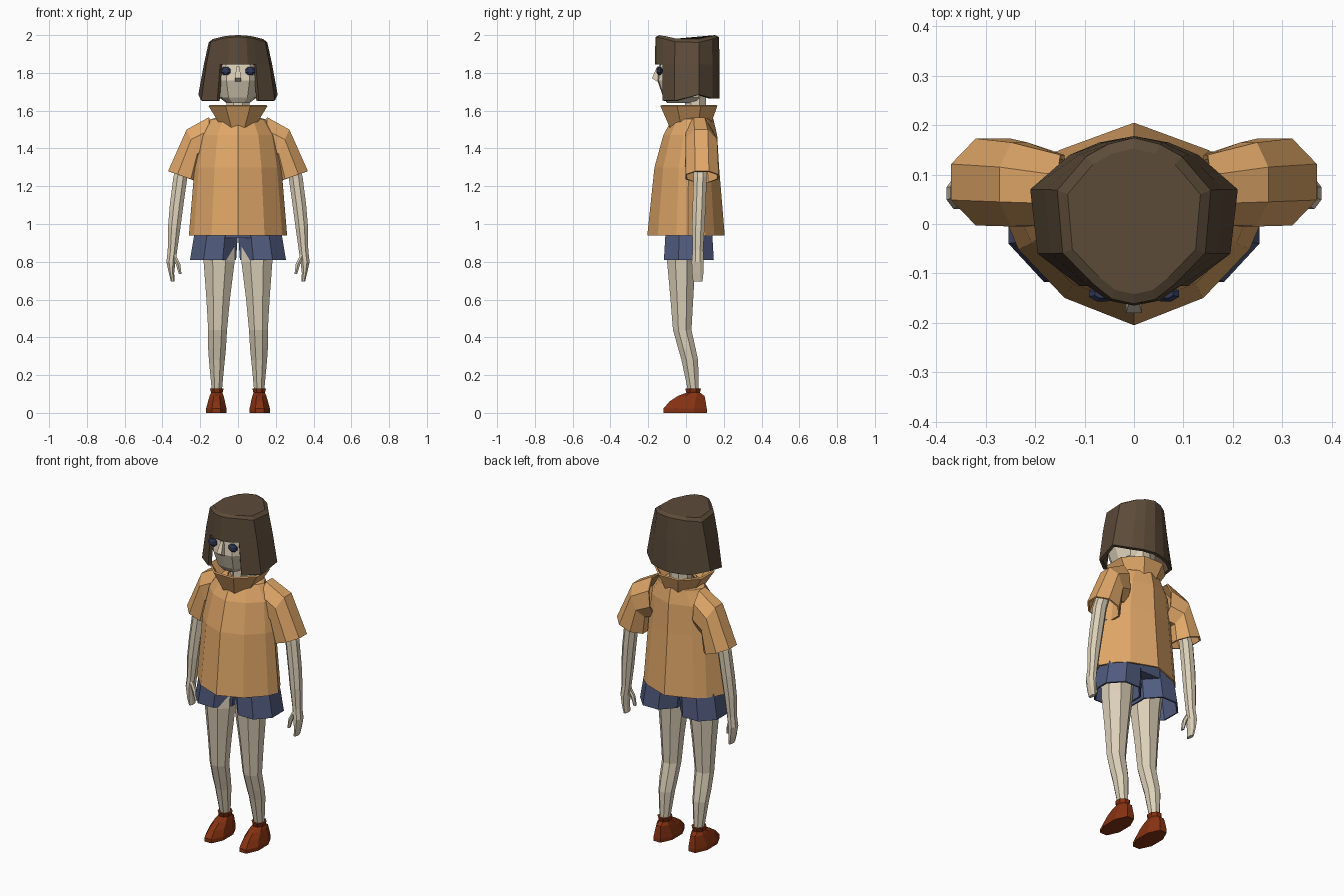
import bpy, bmesh, math

if "Cube" in bpy.data.objects:
    bpy.data.objects.remove(bpy.data.objects["Cube"])


def material(name, rgb):
    m = bpy.data.materials.new(name)
    lin = [(c / 255 / 12.92) if c < 11 else ((c / 255 + 0.055) / 1.055) ** 2.4 for c in rgb]
    m.diffuse_color = (*lin, 1)
    m.use_nodes = True
    m.node_tree.nodes["Principled BSDF"].inputs["Base Color"].default_value = m.diffuse_color
    return m


SKIN = material("skin", (220, 208, 184))
HAIR = material("brown_hair", (92, 75, 57))
SHIRT = material("orange_cloth", (224, 167, 104))
SHORTS = material("navy_cloth", (80, 91, 126))
SHOE = material("red_leather", (134, 50, 18))
EYE = material("dark_blue", (48, 56, 86))


def loft(name, rings, mat, caps=(True, True), thick=0, skip=None):
    """Skin a list of closed rings; skip(ring, segment) leaves openings."""
    bm = bmesh.new()
    vs = [[bm.verts.new(p) for p in r] for r in rings]
    n = len(vs[0])
    for i in range(len(vs) - 1):
        for j in range(n):
            if skip and skip(i, j):
                continue
            k = (j + 1) % n
            bm.faces.new((vs[i][j], vs[i][k], vs[i + 1][k], vs[i + 1][j]))
    for cap, ring in zip(caps, (vs[0], vs[-1])):
        if cap:
            bm.faces.new(ring)
    bm.verts.ensure_lookup_table()
    bmesh.ops.recalc_face_normals(bm, faces=bm.faces[:])
    me = bpy.data.meshes.new(name)
    bm.to_mesh(me)
    bm.free()
    me.materials.append(mat)
    ob = bpy.data.objects.new(name, me)
    bpy.context.collection.objects.link(ob)
    if thick:
        s = ob.modifiers.new("thickness", 'SOLIDIFY')
        s.thickness, s.offset = thick, -1
    return ob


def oval(cx, cy, cz, ux, uz, ry, n=8, s=1):
    """Ring spanned by the (ux, uz) direction and y; s = -1 mirrors it."""
    out = []
    for i in range(n):
        a = 2 * math.pi * (i + 0.5) / n
        k = 1 / math.cos(math.pi / n)
        c, d = math.cos(a) * k, math.sin(a) * k
        out.append((s * (cx + c * ux), cy + d * ry, cz + c * uz))
    return out


def tube(name, specs, mat, n=8, s=1, **kw):
    return loft(name, [oval(*p, n=n, s=s) for p in specs], mat, **kw)


def mirrored(half):
    """Close a front-to-back half outline across x = 0."""
    return half + [(-x, y) for x, y in half[-2:0:-1]]


def shaped(outline, rx, y0, y1, z):
    """Scale a unit outline to a half width and a front/back range."""
    c, h = (y0 + y1) / 2, (y1 - y0) / 2
    return [(x * rx, c + y * h, z) for x, y in outline]


# Head and neck
face = mirrored([(0, -1), (.5, -.95), (.85, -.6), (1, 0), (.8, .7), (0, 1)])
loft("head", [shaped(face, *p) for p in (
    (.06, -.10, .07, 1.64), (.10, -.12, .10, 1.67), (.122, -.152, .12, 1.76),
    (.125, -.142, .13, 1.84), (.11, -.12, .12, 1.92))], SKIN)
tube("neck", [(0, .05, 1.48, .06, 0, .055), (0, .05, 1.7, .06, 0, .055)], SKIN)

# Nose wedge
tube("nose", [(0, -.14, 1.755, .017, 0, .015), (0, -.158, 1.772, .016, 0, .022),
              (0, -.14, 1.835, .008, 0, .012)], SKIN, n=4)

# Eyes
for s, side in ((1, "left"), (-1, "right")):
    tube(side + "_eye", [(.065, -.141, 1.81 + dz, r, 0, r * .6) for dz, r in
                         ((-.021, .012), (-.008, .026), (.01, .026), (.021, .014))], EYE, s=s)

# Hair shell, open in front of the face
bob = mirrored([(0, -.165), (.06, -.155), (.11, -.125), (.195, -.06), (.21, .07),
                (.13, .14), (.07, .165), (0, .178)])
hair = []
for sx, sy, drop in ((.64, .86, 0), (.74, .98, .01)):
    hair.append([(x * sx, y * sy, 2 - drop - 1.2 * (x * sx) ** 2) for x, y in bob])
hair.append([(x * .86, y, 1.845) for x, y in bob])
hair.append([(x, y, 1.665 + (.02 if abs(y - .07) < .01 else -.012 if y < -.05 else 0))
             for x, y in bob])
loft("hair", hair, HAIR, caps=(True, False), thick=.02,
     skip=lambda i, j: i == 2 and j in (0, 1, 12, 13))

# Shirt body and funnel collar
body = mirrored([(0, -1), (.54, -.73), (.9, -.25), (1, .05), (.8, .5), (.58, .73), (0, 1)])
loft("shirt_body", [shaped(body, *p) for p in (
    (.26, -.205, .205, .94), (.23, -.167, .175, 1.30), (.20, -.12, .165, 1.47),
    (.145, -.075, .145, 1.555), (.08, -.06, .12, 1.57))],
    SHIRT, caps=(False, False), thick=.01)
tube("collar", [(0, .02, 1.51, .075, 0, .095), (0, .015, 1.63, .148, 0, .143)],
     SHIRT, caps=(False, False), thick=.01)

# Shorts are two flared legs meeting in the middle, hips close the top
tube("hips", [(0, .015, .925, .20, 0, .12), (0, .015, 1.05, .19, 0, .12)], SHORTS)

for s, side in ((1, "left"), (-1, "right")):
    tube(side + "_sleeve", [
        (.145, .07, 1.45, .01, .115, .07), (.232, .08, 1.41, .04, .09, .085),
        (.285, .085, 1.25, .085, .03, .088)], SHIRT, s=s, caps=(False, False), thick=.01)
    tube(side + "_arm", [
        (.25, .07, 1.42, .035, 0, .035), (.305, .075, 1.25, .037, 0, .035),
        (.325, .07, 1.10, .036, 0, .035), (.338, .065, .98, .033, 0, .033),
        (.347, .063, .86, .025, 0, .028), (.355, .062, .80, .024, 0, .032),
        (.352, .062, .74, .014, 0, .03), (.345, .062, .695, .01, 0, .025)], SKIN, s=s)
    tube(side + "_thumb", [
        (.343, .05, .84, .012, 0, .013), (.318, .045, .79, .012, 0, .012),
        (.306, .043, .735, .007, 0, .009)], SKIN, n=6, s=s)
    tube(side + "_shorts_leg", [
        (.132, .015, .81, .122, 0, .132), (.118, .015, .93, .116, 0, .125),
        (.11, .015, 1.0, .108, 0, .12)], SHORTS, s=s, caps=(False, True), thick=.01)
    tube(side + "_leg", [
        (.105, -.015, .93, .088, 0, .08), (.10, -.025, .80, .082, 0, .075),
        (.105, -.022, .60, .062, 0, .06), (.108, -.02, .44, .05, 0, .049),
        (.111, .005, .34, .047, 0, .046), (.112, .02, .28, .042, 0, .044),
        (.112, .04, .11, .026, 0, .028)], SKIN, s=s)
    tube(side + "_shoe", [
        (.115, -.005, 0, .054, 0, .115), (.115, -.005, .022, .054, 0, .115),
        (.114, .008, .06, .045, 0, .096), (.113, .028, .09, .037, 0, .07),
        (.112, .038, .107, .03, 0, .036), (.112, .038, .13, .037, 0, .042)], SHOE, s=s)
